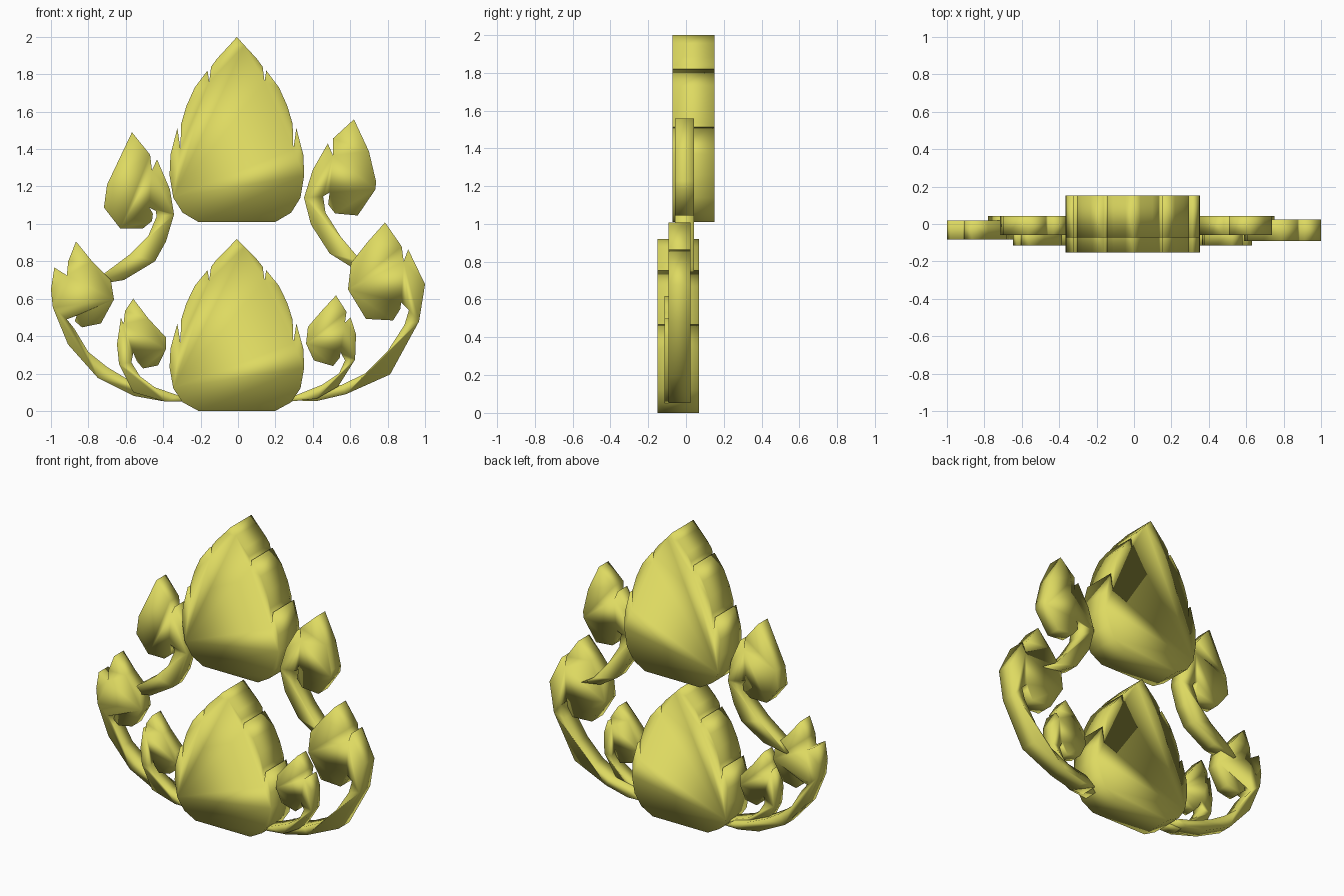
import bpy
import bmesh

gold = bpy.data.materials.new("gold")
gold.diffuse_color = (0.73, 0.70, 0.12, 1)


def plate(name, outline, y0, y1):
    """Extrude a closed front-view (x, z) outline from y0 to y1."""
    bm = bmesh.new()
    face = bm.faces.new([bm.verts.new((x, y0, z)) for x, z in outline])
    ext = bmesh.ops.extrude_face_region(bm, geom=[face], use_keep_orig=True)
    verts = [g for g in ext["geom"] if isinstance(g, bmesh.types.BMVert)]
    bmesh.ops.translate(bm, verts=verts, vec=(0, y1 - y0, 0))
    bmesh.ops.recalc_face_normals(bm, faces=bm.faces[:])
    for f in bm.faces:
        f.smooth = True
    mesh = bpy.data.meshes.new(name)
    bm.to_mesh(mesh)
    bm.free()
    mesh.materials.append(gold)
    obj = bpy.data.objects.new(name, mesh)
    bpy.context.collection.objects.link(obj)
    return obj


# Large central leaves: half profile with two notches, mirrored
half = [(0.205, 0), (0.29, 0.05), (0.34, 0.13), (0.36, 0.25), (0.355, 0.36),
        (0.318, 0.503), (0.302, 0.39), (0.298, 0.525), (0.27, 0.62),
        (0.225, 0.72), (0.157, 0.81), (0.148, 0.75), (0.138, 0.83),
        (0.105, 0.875), (0.04, 0.945)]


def leaf(name, base, height, y0, y1):
    s = height / 0.99
    right = [(x - 0.006, base + z * s) for x, z in half]
    left = [(-x - 0.006, base + z * s) for x, z in reversed(half)]
    return plate(name, right + [(-0.006, base + height)] + left, y0, y1)


leaf("lower_leaf", 0.0, 0.92, -0.152, 0.07)
leaf("upper_leaf", 1.01, 0.99, -0.072, 0.152)

# Curling stems with buds: tip, notch, stem outside, stem inside, bud underside
plate("right_large_bud", [
    (0.786, 1.008), (0.875, 0.88), (0.886, 0.80), (0.91, 0.864), (1.0, 0.677),
    (0.968, 0.479), (0.813, 0.195), (0.578, 0.09), (0.417, 0.052), (0.33, 0.055),
    (0.40, 0.11), (0.555, 0.14), (0.68, 0.20), (0.80, 0.32), (0.89, 0.46),
    (0.914, 0.54), (0.872, 0.58), (0.868, 0.545), (0.829, 0.484), (0.684, 0.492),
    (0.588, 0.65), (0.604, 0.79), (0.69, 0.90)], -0.092, 0.025)

plate("left_large_bud", [
    (-0.866, 0.906), (-0.908, 0.80), (-0.915, 0.725), (-0.982, 0.767), (-1.0, 0.65),
    (-0.99, 0.553), (-0.909, 0.356), (-0.749, 0.176), (-0.556, 0.08), (-0.40, 0.052),
    (-0.30, 0.055), (-0.35, 0.085), (-0.46, 0.115), (-0.60, 0.175), (-0.70, 0.235),
    (-0.80, 0.315), (-0.875, 0.44), (-0.915, 0.49), (-0.862, 0.51), (-0.873, 0.48),
    (-0.834, 0.447), (-0.733, 0.468), (-0.663, 0.596), (-0.68, 0.70), (-0.78, 0.80)],
    -0.082, 0.018)

plate("right_small_bud", [
    (0.524, 0.618), (0.58, 0.53), (0.572, 0.473), (0.602, 0.50), (0.631, 0.41),
    (0.626, 0.275), (0.535, 0.13), (0.42, 0.065), (0.273, 0.05), (0.30, 0.08),
    (0.45, 0.14), (0.54, 0.20), (0.572, 0.27), (0.548, 0.315), (0.545, 0.286),
    (0.508, 0.24), (0.406, 0.27), (0.364, 0.36), (0.374, 0.45), (0.449, 0.537)],
    -0.115, -0.025)

plate("left_small_bud", [
    (-0.56, 0.60), (-0.604, 0.535), (-0.612, 0.465), (-0.626, 0.50), (-0.647, 0.356),
    (-0.636, 0.25), (-0.56, 0.10), (-0.39, 0.05), (-0.278, 0.05), (-0.31, 0.08),
    (-0.444, 0.126), (-0.524, 0.185), (-0.57, 0.26), (-0.56, 0.31), (-0.54, 0.265),
    (-0.508, 0.227), (-0.428, 0.243), (-0.385, 0.33), (-0.385, 0.393), (-0.48, 0.495)],
    -0.115, -0.025)

plate("right_upper_bud", [
    (0.62, 1.559), (0.508, 1.457), (0.508, 1.366), (0.48, 1.43), (0.40, 1.29),
    (0.353, 1.14), (0.39, 0.997), (0.49, 0.842), (0.61, 0.767), (0.75, 0.745),
    (0.66, 0.80), (0.55, 0.93), (0.468, 1.06), (0.455, 1.147), (0.49, 1.168),
    (0.482, 1.104), (0.519, 1.056), (0.64, 1.045), (0.735, 1.185), (0.738, 1.227),
    (0.70, 1.388)], -0.058, 0.042)

plate("left_upper_bud", [
    (-0.567, 1.49), (-0.47, 1.37), (-0.46, 1.286), (-0.433, 1.345), (-0.364, 1.185),
    (-0.342, 1.05), (-0.385, 0.906), (-0.444, 0.80), (-0.61, 0.70), (-0.78, 0.672),
    (-0.722, 0.73), (-0.578, 0.837), (-0.48, 0.935), (-0.435, 1.04), (-0.44, 1.07),
    (-0.475, 1.088), (-0.455, 1.055), (-0.46, 1.015), (-0.508, 0.976), (-0.63, 0.976),
    (-0.717, 1.088), (-0.70, 1.21)], -0.058, 0.042)
